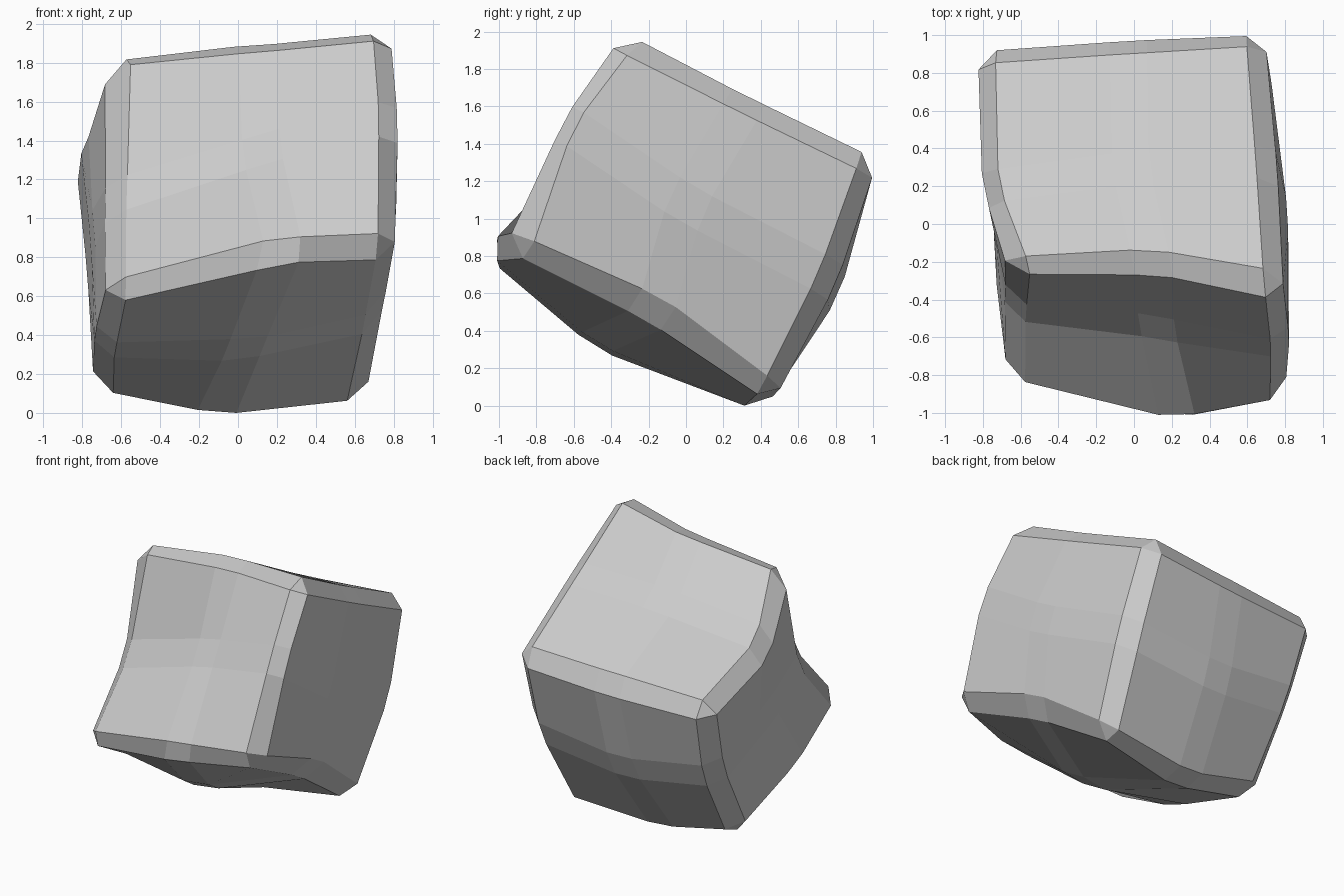
import bpy, bmesh

if "Cube" in bpy.data.objects:
    bpy.data.objects.remove(bpy.data.objects["Cube"])

# Rough cage: keys are (front/middle/back, bottom/middle/top) of the block,
# values are the left, centre and right points of that row
cage = {
    (-1, 1): ((-.65, -.245, 1.87), (.10, -.22, 1.935), (.79, -.345, 1.99)),
    (0, 1): ((-.815, .18, 1.45), (-.02, .30, 1.61), (.745, .34, 1.645)),
    (1, 1): ((-.835, .945, 1.25), (-.03, .99, 1.265), (.69, 1.035, 1.31)),
    (-1, 0): ((-.67, -.44, 1.08), (.12, -.53, 1.335), (.82, -.69, 1.535)),
    (0, 0): ((-.75, .13, .90), (0, 0, 1), (.83, .00, 1.07)),
    (1, 0): ((-.78, .76, .68), (-.05, .83, .57), (.72, .80, .66)),
    (-1, -1): ((-.67, -.88, .59), (.24, -1.11, .835), (.815, -.935, .815)),
    (0, -1): ((-.735, -.29, .31), (.04, -.53, .295), (.735, -.17, .48)),
    (1, -1): ((-.74, .42, .085), (-.125, .395, -.05), (.65, .47, .00)),
}

# Cube split once in each direction, then pulled onto the cage
bm = bmesh.new()
bmesh.ops.create_cube(bm, size=2)
bmesh.ops.subdivide_edges(bm, edges=bm.edges[:], cuts=1, use_grid_fill=True)
for v in bm.verts:
    i, j, k = (round(c) for c in v.co)
    v.co = cage[j, k][i + 1]

# Chamfer every edge, which also breaks up the large faces
bmesh.ops.bevel(bm, geom=bm.edges[:], offset=.1, offset_type='OFFSET',
                segments=1, profile=.5, affect='EDGES')
bmesh.ops.recalc_face_normals(bm, faces=bm.faces[:])

# Stand the block on the ground
low = min(v.co.z for v in bm.verts)
for v in bm.verts:
    v.co.z -= low

mesh = bpy.data.meshes.new("rock_block")
bm.to_mesh(mesh)
bm.free()
rock = bpy.data.objects.new("rock_block", mesh)
bpy.context.collection.objects.link(rock)
